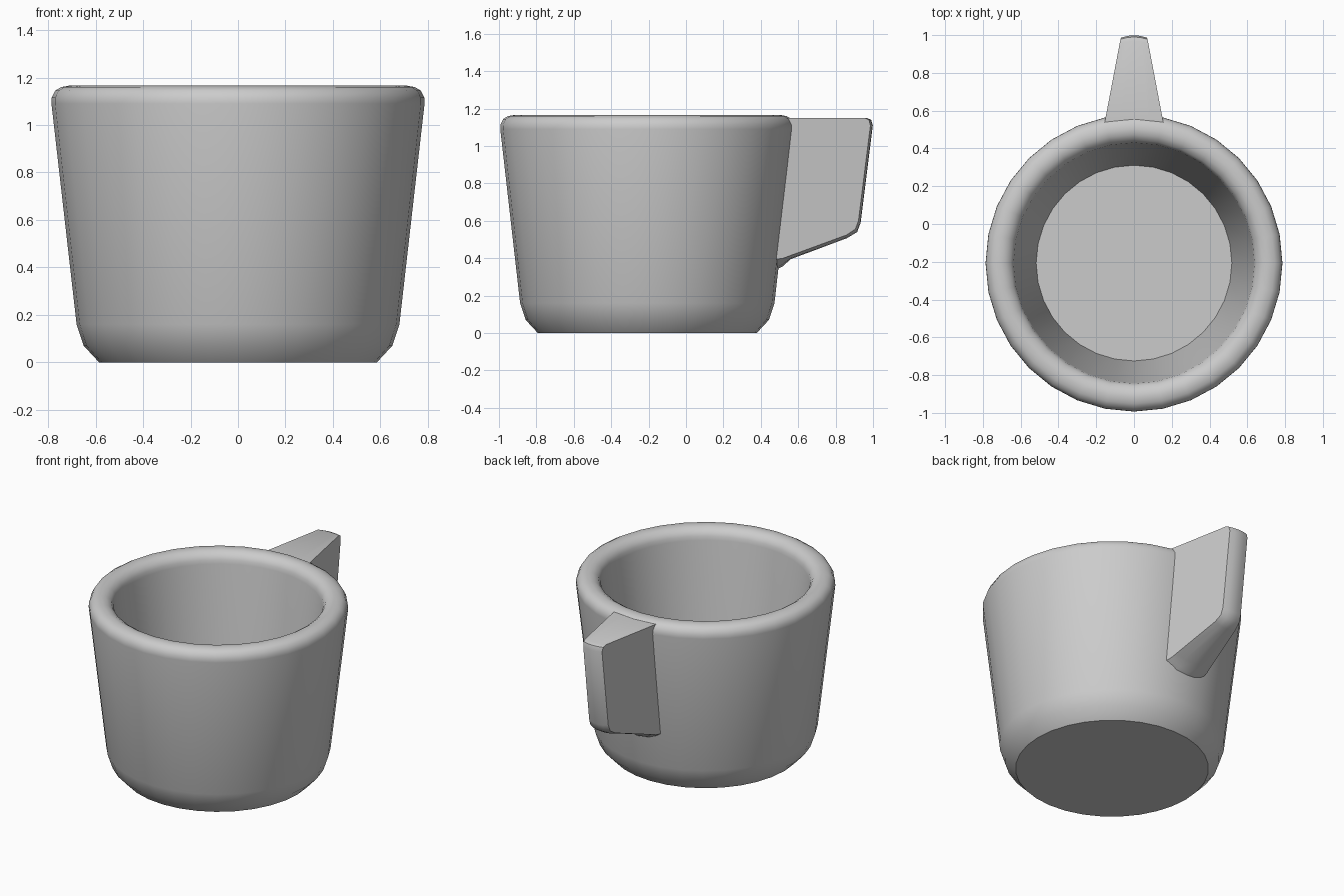
import bpy, bmesh, math

if "Cube" in bpy.data.objects:
    bpy.data.objects.remove(bpy.data.objects["Cube"])

CY = -0.207      # cup axis position along y
SIDES = 32


def finish(bm, name, angle):
    bmesh.ops.recalc_face_normals(bm, faces=bm.faces)
    mesh = bpy.data.meshes.new(name)
    bm.to_mesh(mesh)
    bm.free()
    ob = bpy.data.objects.new(name, mesh)
    bpy.context.collection.objects.link(ob)
    bpy.ops.object.select_all(action='DESELECT')
    ob.select_set(True)
    bpy.context.view_layer.objects.active = ob
    bpy.ops.object.shade_smooth_by_angle(angle=math.radians(angle))
    return ob


# Cup body: outer wall, rounded rim, inner wall (radius, z)
profile = [(0.585, 0.0), (0.65, 0.07), (0.68, 0.16), (0.786, 1.09),
           (0.785, 1.115), (0.77, 1.145), (0.745, 1.16), (0.71, 1.166),
           (0.68, 1.16), (0.652, 1.142), (0.638, 1.115), (0.634, 1.09),
           (0.518, 0.12)]
bm = bmesh.new()
rings = []
for r, z in profile:
    rings.append([bm.verts.new((r * math.cos(a), CY + r * math.sin(a), z))
                  for a in (2 * math.pi * i / SIDES for i in range(SIDES))])
for a, b in zip(rings, rings[1:]):
    for i in range(SIDES):
        j = (i + 1) % SIDES
        bm.faces.new((a[i], a[j], b[j], b[i]))
bm.faces.new(rings[0])
bm.faces.new(rings[-1])
finish(bm, "cup_body", 40)

# Handle: side outline (y, z, extra y and z at the middle slice)
outline = [(0.50, 1.15, 0, 0), (0.955, 1.15, 0.012, 0), (0.978, 1.14, 0.012, 0),
           (0.986, 1.11, 0.013, 0), (0.922, 0.60, 0.012, -0.01),
           (0.905, 0.555, 0.01, -0.015), (0.86, 0.525, 0, -0.018),
           (0.56, 0.415, 0, -0.02), (0.52, 0.40, -0.005, -0.045),
           (0.41, 0.385, 0, -0.08)]


def half_width(y, z):
    # the taper leans outward with the cup wall
    return 0.15 - 0.19 * (y - 0.114 * (z - 1.1) - 0.56)


bm = bmesh.new()
slices = []
for u in (-1, -0.5, 0, 0.5, 1):
    k = 1 - u * u
    slices.append([bm.verts.new((u * half_width(y, z), y + k * dy, z + k * dz))
                   for y, z, dy, dz in outline])
n = len(outline)
for a, b in zip(slices, slices[1:]):
    for i in range(n):
        j = (i + 1) % n
        bm.faces.new((a[i], a[j], b[j], b[i]))
bm.faces.new(slices[0])
bm.faces.new(slices[-1])
finish(bm, "handle", 40)
